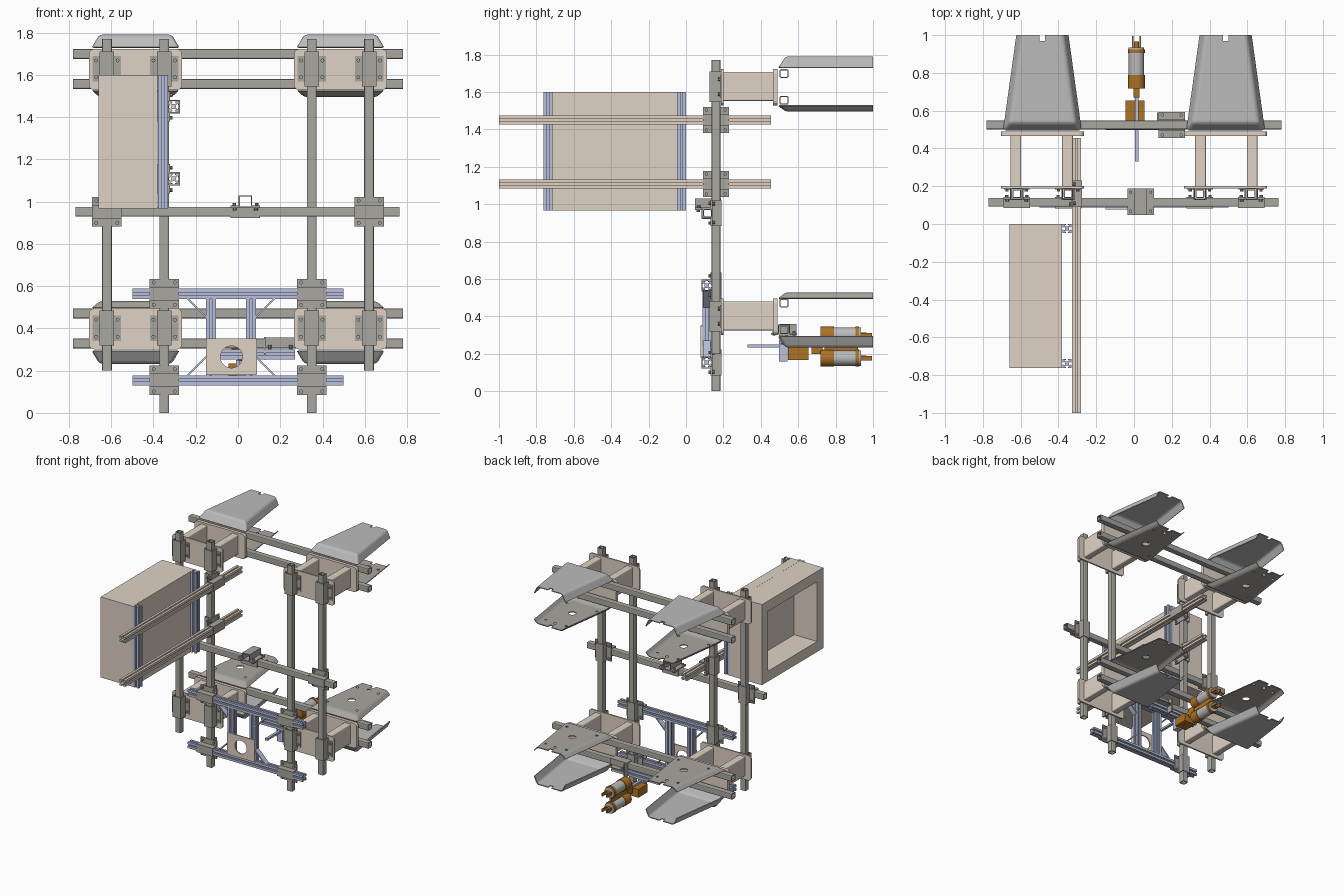
import bpy, bmesh
from math import sin, cos, radians, pi
from mathutils import Vector, Matrix

if "Cube" in bpy.data.objects:
    bpy.data.objects.remove(bpy.data.objects["Cube"])

X, Y, Z = Vector((1, 0, 0)), Vector((0, 1, 0)), Vector((0, 0, 1))

def material(name, rgb):
    m = bpy.data.materials.new(name)
    m.diffuse_color = (*rgb, 1)
    m.use_nodes = True
    m.node_tree.nodes["Principled BSDF"].inputs["Base Color"].default_value = m.diffuse_color
    return m

STEEL = material("steel", (.40, .385, .35))
CREAM = material("cream", (.74, .65, .56))
ALU = material("aluminium", (.48, .53, .72))
BROWN = material("brown", (.42, .17, .02))
SILVER = material("silver", (.5, .5, .5))

def finish(name, bm, mat):
    bmesh.ops.recalc_face_normals(bm, faces=bm.faces)
    me = bpy.data.meshes.new(name)
    bm.to_mesh(me)
    bm.free()
    me.materials.append(mat)
    ob = bpy.data.objects.new(name, me)
    bpy.context.collection.objects.link(ob)
    return ob

def add_box(bm, lo, hi):
    lo, hi = Vector(lo), Vector(hi)
    s = hi - lo
    bmesh.ops.create_cube(bm, size=1, matrix=Matrix.Translation((lo + hi) / 2) @ Matrix.Diagonal((*s, 1)))

def box(name, lo, hi, mat):
    bm = bmesh.new()
    add_box(bm, lo, hi)
    return finish(name, bm, mat)

def prism(name, pts, axis, a, b, center, mat, inner=None):
    # profile (u, v) pushed along an axis from a to b; optional inner loop makes it hollow
    cu, cv = center
    def place(p, w):
        u, v = p[0] + cu, p[1] + cv
        return {"x": (w, u, v), "y": (u, w, v), "z": (u, v, w)}[axis]
    bm = bmesh.new()
    def rings(loop):
        return [[bm.verts.new(place(p, w)) for p in loop] for w in (a, b)]
    def bridge(r, s):
        for i in range(len(r)):
            j = (i + 1) % len(r)
            bm.faces.new((r[i], r[j], s[j], s[i]))
    o = rings(pts)
    bridge(*o)
    if inner:
        n = rings(inner)
        bridge(*n)
        bridge(o[0], n[0])
        bridge(o[1], n[1])
    else:
        bm.faces.new(o[0])
        bm.faces.new(o[1])
    return finish(name, bm, mat)

def rounded(w, h, r, n=3):
    pts = []
    for k, (sx, sy) in enumerate(((1, 1), (-1, 1), (-1, -1), (1, -1))):
        for i in range(n + 1):
            t = radians(90 * k + 90 * i / n)
            pts.append((sx * (w / 2 - r) + r * cos(t), sy * (h / 2 - r) + r * sin(t)))
    return pts

def square_tube(name, axis, a, b, center, w=.047):
    prism(name, rounded(w, w, .007, 2), axis, a, b, center, STEEL, rounded(w - .012, w - .012, .004, 2))

# slotted extrusion cross-section
SLOT = []
for k in range(4):
    c, s = round(cos(k * pi / 2)), round(sin(k * pi / 2))
    for u, v in ((.024, -.024), (.024, -.006), (.019, -.006), (.019, -.013), (.011, -.006),
                 (.011, .006), (.019, .013), (.019, .006), (.024, .006)):
        SLOT.append((u * c - v * s, u * s + v * c))

def extrusion(name, axis, a, b, center, mat=ALU):
    prism(name, SLOT, axis, a, b, center, mat)

def hat(name, loc, chan, normal, half=.026, height=.053, length=.14, wing=.07, wing_len=.14):
    # hat-section bracket: channel along chan, raised along normal, bolted wings
    bm = bmesh.new()
    t, L, F = .006, length / 2, wing_len / 2
    add_box(bm, (-half - t, height - t, -L), (half + t, height, L))
    for s in (-1, 1):
        xs = sorted((s * half, s * (half + t)))
        add_box(bm, (xs[0], 0, -L), (xs[1], height, L))
        xs = sorted((s * half, s * wing))
        add_box(bm, (xs[0], 0, -F), (xs[1], t, F))
        for z in (-F + .02, F - .02):
            bmesh.ops.create_cone(bm, cap_ends=True, segments=10, radius1=.009, radius2=.009, depth=.022,
                                  matrix=Matrix.Translation((s * (wing - .017), .006, z)) @ Matrix.Rotation(pi / 2, 4, "X"))
    m = Matrix((normal.cross(chan), normal, chan)).transposed().to_4x4()
    bm.transform(Matrix.Translation(loc) @ m)
    finish(name, bm, STEEL)

def clamp(name, loc, chan_a, normal, chan_b):
    hat(name + "_outer", loc, chan_a, normal)
    hat(name + "_inner", loc, chan_b, -normal)

def cylinder(name, axis_y, r, center, mat):
    c = [(r * cos(2 * pi * i / 24), r * sin(2 * pi * i / 24)) for i in range(24)]
    ob = prism(name, c, "y", *axis_y, center, mat)
    for p in ob.data.polygons:
        p.use_smooth = len(p.vertices) == 4

# hole cutter shared by position
def hole_cutter(cx, z):
    bm = bmesh.new()
    spots = [(0, .72, .028), (0, .93, .012)] + [(s * w, y, .01) for s in (-1, 1) for w, y in ((.13, .6), (.09, .92))]
    for x, y, r in spots:
        bmesh.ops.create_cone(bm, cap_ends=True, segments=14, radius1=r, radius2=r, depth=.08,
                              matrix=Matrix.Translation((cx + x, y, z)))
    ob = finish("hole_cutter", bm, STEEL)
    ob.hide_render = True
    ob.hide_viewport = True
    return ob

def tray(name, cx, z_flat, z_lip, mat, holes):
    # tapered sheet with bent front and side lips and a notch at the tip
    bm = bmesh.new()
    v = lambda x, y, z: bm.verts.new((cx + x, y, z))
    A, B, C, D = [v(x, y, z_flat) for x, y in ((-.172, .535), (-.108, 1), (.108, 1), (.172, .535))]
    a, b, c, d = [v(x, y, z_lip) for x, y in ((-.205, .497), (-.135, 1), (.135, 1), (.205, .497))]
    notch = [v(x, y, z_flat) for x, y in ((-.015, 1), (-.015, .97), (.015, .97), (.015, 1))]
    for f in ((A, B, *notch, C, D), (A, a, b, B), (D, C, c, d), (A, D, d, a)):
        bm.faces.new(f)
    ob = finish(name, bm, mat)
    bev = ob.modifiers.new("bend", "BEVEL")
    bev.width, bev.segments, bev.limit_method = .014, 3, "ANGLE"
    sol = ob.modifiers.new("sheet", "SOLIDIFY")
    sol.thickness, sol.offset = .007, 0
    if holes:
        cut = ob.modifiers.new("holes", "BOOLEAN")
        cut.operation, cut.object = "DIFFERENCE", hole_cutter(cx, z_flat)

# four vertical posts
for s in (-1, 1):
    square_tube("inner_post", "z", 0, 1.77, (s * .349, .16))
    square_tube("outer_post", "z", .2, 1.77, (s * .621, .16))

# corner units: plates, spacers, post brackets, fork trays and rear bars
for zc, up in ((1.625, 1), (.398, -1)):
    for dz in (-.069, .073):
        square_tube("rear_bar", "x", -.78, .78, (.524, zc + dz))
    for s in (-1, 1):
        cx = s * .485
        for nm, y0, y1 in (("front_plate", .188, .2), ("rear_plate", .465, .49)):
            prism(nm, rounded(.44, .195, .025), "y", y0, y1, (cx, zc), CREAM)
        for x in (.352, .625):
            prism("spacer_tube", rounded(.056, .155, .008), "y", .2, .465, (s * x, zc + .005), CREAM,
                  rounded(.044, .143, .004))
        for x in (.349, .621):
            hat("post_bracket", (s * x, .188, zc + .003), Z, -Y, .029, .062, .165, .068, .12)
        tray("deep_tray", cx, zc + up * .162, zc + up * .105, SILVER, False)
        tray("shallow_tray", cx, zc - up * .127, zc - up * .098, STEEL, True)

# middle cross bar with clamps
square_tube("middle_bar", "x", -.77, .765, (.115, .952))
for s in (-1, 1):
    clamp("middle_clamp", (s * .621, .137, .952), X, -Y, Z)
clamp("centre_clamp", (.035, .118, .976), Y, Z, X)

# lower front frame
for z in (.564, .154):
    extrusion("frame_rail", "x", -.5, .5, (.111, z))
    for s in (-1, 1):
        clamp("frame_clamp", (s * .349, .136, z), X, -Y, Z)
for x in (-.128, .062):
    extrusion("frame_upright", "z", .178, .54, (x, .111))
for x0, sx in ((-.152, -1), (.086, 1)):
    for z0, sz in ((.54, -1), (.178, 1)):
        P = [(x0 + sx * .092, z0), (x0 + sx * .08, z0), (x0, z0 + sz * .08), (x0, z0 + sz * .092)]
        prism("corner_brace", P, "y", .09, .132, (0, 0), ALU)

# square plate with round opening
circle = [(.052 * cos(t), .052 * sin(t)) for t in (radians(45 + 360 * (j - 3.5) / 32) for j in range(32))]
prism("mount_plate", rounded(.242, .172, .006, 7), "y", .078, .087, (-.031, .265), CREAM, circle)

# side rails and their clamps
for z in (1.45, 1.108):
    extrusion("side_rail", "y", -1, .455, (-.304, z), CREAM)
    clamp("rail_clamp", (-.328, .16, z), Y, X, Z)

# cabinet open on the outer side, with two mounting extrusions
rect = lambda w, h: [(-w / 2, -h / 2), (w / 2, -h / 2), (w / 2, h / 2), (-w / 2, h / 2)]
prism("cabinet_frame", rect(.763, .633), "x", -.66, -.46, (-.3815, 1.283), CREAM, rect(.61, .47))
box("cabinet_back", (-.46, -.763, .967), (-.38, 0, 1.6), CREAM)
for y in (-.739, -.024):
    extrusion("cabinet_upright", "z", .967, 1.6, (-.355, y))

# rear actuator: support, arm, two motors
extrusion("motor_support", "x", -.15, .27, (.522, .277))
hat("support_clamp", (.2, .524, .304), X, Z)
box("support_tab", (.122, .5, .25), (.13, .59, .36), STEEL)
box("arm_block", (-.01, .497, .16), (.038, .543, .25), ALU)
box("arm_bar", (.004, .33, .233), (.024, .74, .249), ALU)
box("arm_mount", (-.045, .545, .168), (.055, .655, .233), BROWN)
box("arm_link", (-.002, .67, .2), (.03, .73, .27), BROWN)
for z in (.3, .177):
    cylinder("motor_body", (.735, .935), .041, (.013, z), SILVER)
    cylinder("motor_cap", (.718, .79), .045, (.013, z), BROWN)
    cylinder("motor_end", (.905, .925), .045, (.013, z), BROWN)
    cylinder("motor_tip", (.935, .965), .014, (.013, z), BROWN)
    for x in (-.01, .03):
        box("motor_prong", (x, .93, z - .012), (x + .007, .995, z + .012), BROWN)
box("motor_bridge", (.003, .74, .2), (.023, .92, .28), BROWN)
